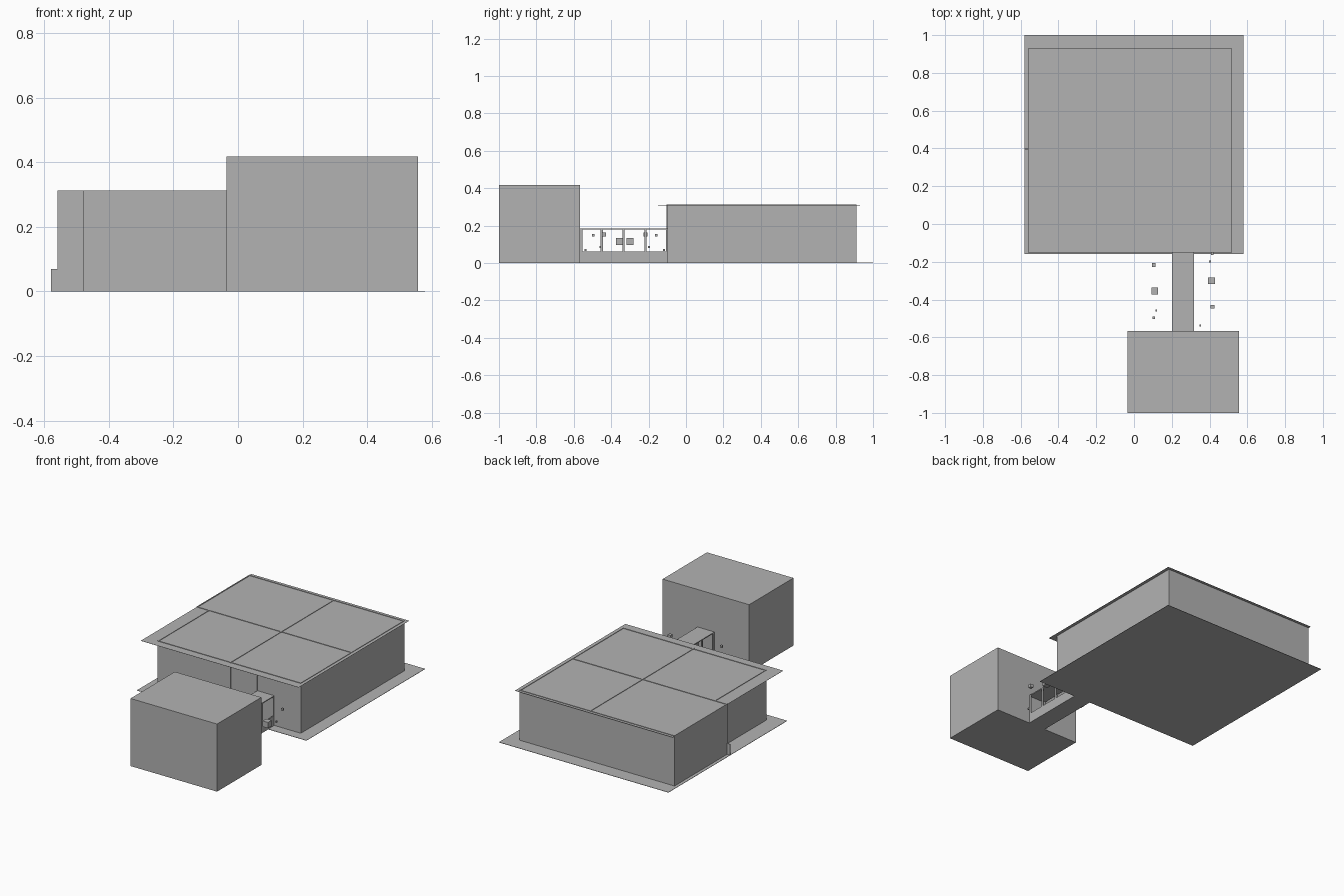
import bpy
import math
from mathutils import Matrix, Vector

cube = bpy.data.objects.get("Cube")
if cube:
    bpy.data.objects.remove(cube, do_unlink=True)

grey = bpy.data.materials.new("plain grey")
grey.use_nodes = True
COLOUR = (0.45, 0.45, 0.45, 1)
grey.diffuse_color = COLOUR
grey.node_tree.nodes["Principled BSDF"].inputs["Base Color"].default_value = COLOUR


def box(name, x, y, z):
    """Box spanning the given x, y and z ranges."""
    bpy.ops.mesh.primitive_cube_add(size=1)
    ob = bpy.context.object
    ob.name = name
    spans = (x, y, z)
    size = [b - a for a, b in spans]
    middle = Vector([(a + b) / 2 for a, b in spans])
    ob.data.transform(Matrix.Translation(middle) @ Matrix.Diagonal((*size, 1)))
    ob.data.materials.append(grey)
    return ob


T = 0.006            # wall thickness
FLOOR = 0.002        # floor sheet thickness
ROOF = 0.309         # underside of the main roof
LEFT, STEP, RIGHT = -0.56, -0.48, 0.5
FRONT, MID, BACK = -0.1, 0.395, 0.912
full = (FLOOR, ROOF + 0.004)

# Main building: ground sheet and thin roof, both wider than the walls
box("ground_sheet", (-0.58, 0.58), (-0.16, 1), (0, FLOOR))
box("main_roof", (LEFT, 0.52), (-0.15, 0.93), (ROOF, ROOF + 0.001))

# Main walls: their tops stand just proud of the roof
box("front_wall", (STEP, RIGHT), (FRONT, FRONT + T), full)
box("back_wall", (LEFT, RIGHT), (BACK - T, BACK), full)
box("right_side_wall", (RIGHT - T, RIGHT), (FRONT, BACK), full)
box("left_front_wall", (STEP, STEP + T), (FRONT, MID), full)
box("left_back_wall", (LEFT, LEFT + T), (MID, BACK), full)
box("cross_wall", (LEFT, RIGHT), (MID, MID + T), full)
box("long_wall", (0.015, 0.015 + T), (FRONT - 0.003, BACK), full)
box("side_door_plate", (-0.58, LEFT), (MID, MID + 0.004), (FLOOR, 0.07))
box("front_wall_seam", (0.197, 0.202), (FRONT - 0.003, FRONT), (FLOOR, ROOF))

# Small front building
box("front_block", (-0.035, 0.557), (-1, -0.567), (0, 0.418))

# Connecting corridor with open window bays on both sides
CX, CY = 0.26, -0.3335
HALF = 0.058
ends = (-0.567, FRONT)
outer = (CX - HALF, CX + HALF)
box("corridor_floor", outer, ends, (0, 0.004))
box("corridor_roof", outer, ends, (0.18, 0.186))
bay = (ends[1] - ends[0]) / 4
for side, sign in (("left", 1), ("right", -1)):
    edge = CX + sign * HALF
    x = tuple(sorted((edge, edge - sign * T)))
    box(f"corridor_sill_{side}", x, ends, (0, 0.062))
    for i in range(5):
        y = ends[0] + i * bay
        grow = 0.014 if i == 0 else 0.006
        box(f"corridor_post_{side}_{i}", x,
            (max(ends[0], y - grow), min(ends[1], y + grow)), (0.062, 0.18))

# Loose blocks beside the corridor, repeated by a half turn about its middle
blocks = [
    (0.11, -0.355, 0.115, 0.036),
    (0.105, -0.217, 0.153, 0.02),
    (0.105, -0.497, 0.15, 0.013),
    (0.118, -0.457, 0.086, 0.01),
    (0.17, -0.118, 0.07, 0.009),
]
for i, (x, y, z, s) in enumerate(blocks):
    for turn, (px, py) in enumerate(((x, y), (2 * CX - x, -0.655 - y))):
        h = s / 2
        box(f"loose_block_{i}_{turn}", (px - h, px + h), (py - h, py + h), (z - h, z + h))
